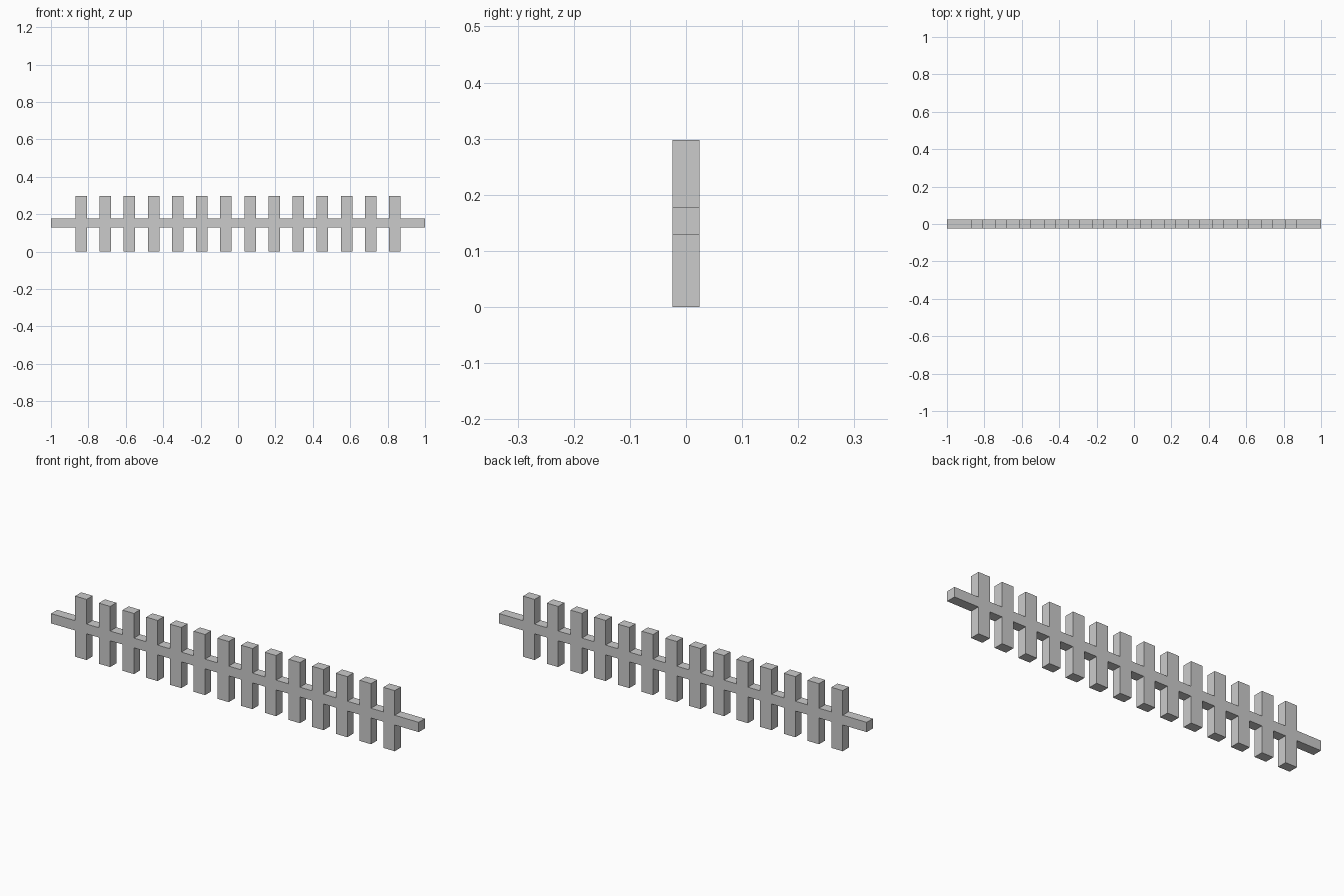
import bpy, bmesh

if "Cube" in bpy.data.objects:
    bpy.data.objects.remove(bpy.data.objects["Cube"])

COUNT, PITCH, SLAT_W = 14, 0.129, 0.062
HEIGHT, DEPTH = 0.298, 0.048
RAIL_LOW, RAIL_HIGH = 0.129, 0.177


def edge_profile(rail_z, slat_z):
    """Left-to-right stepped edge running along the rail and around each slat."""
    pts = [(-1.0, rail_z)]
    for i in range(COUNT):
        x = (i - (COUNT - 1) / 2) * PITCH
        a, b = x - SLAT_W / 2, x + SLAT_W / 2
        pts += [(a, rail_z), (a, slat_z), (b, slat_z), (b, rail_z)]
    return pts + [(1.0, rail_z)]


# Rail and upright slats share one flush outline, extruded through the depth
outline = edge_profile(RAIL_LOW, 0.0) + edge_profile(RAIL_HIGH, HEIGHT)[::-1]
bm = bmesh.new()
face = bm.faces.new([bm.verts.new((x, -DEPTH / 2, z)) for x, z in outline])
result = bmesh.ops.extrude_face_region(bm, geom=[face])
moved = [g for g in result["geom"] if isinstance(g, bmesh.types.BMVert)]
bmesh.ops.translate(bm, verts=moved, vec=(0, DEPTH, 0))
bmesh.ops.recalc_face_normals(bm, faces=bm.faces[:])

mesh = bpy.data.meshes.new("slatted_rail")
bm.to_mesh(mesh)
bm.free()
bpy.context.collection.objects.link(bpy.data.objects.new("slatted_rail", mesh))
